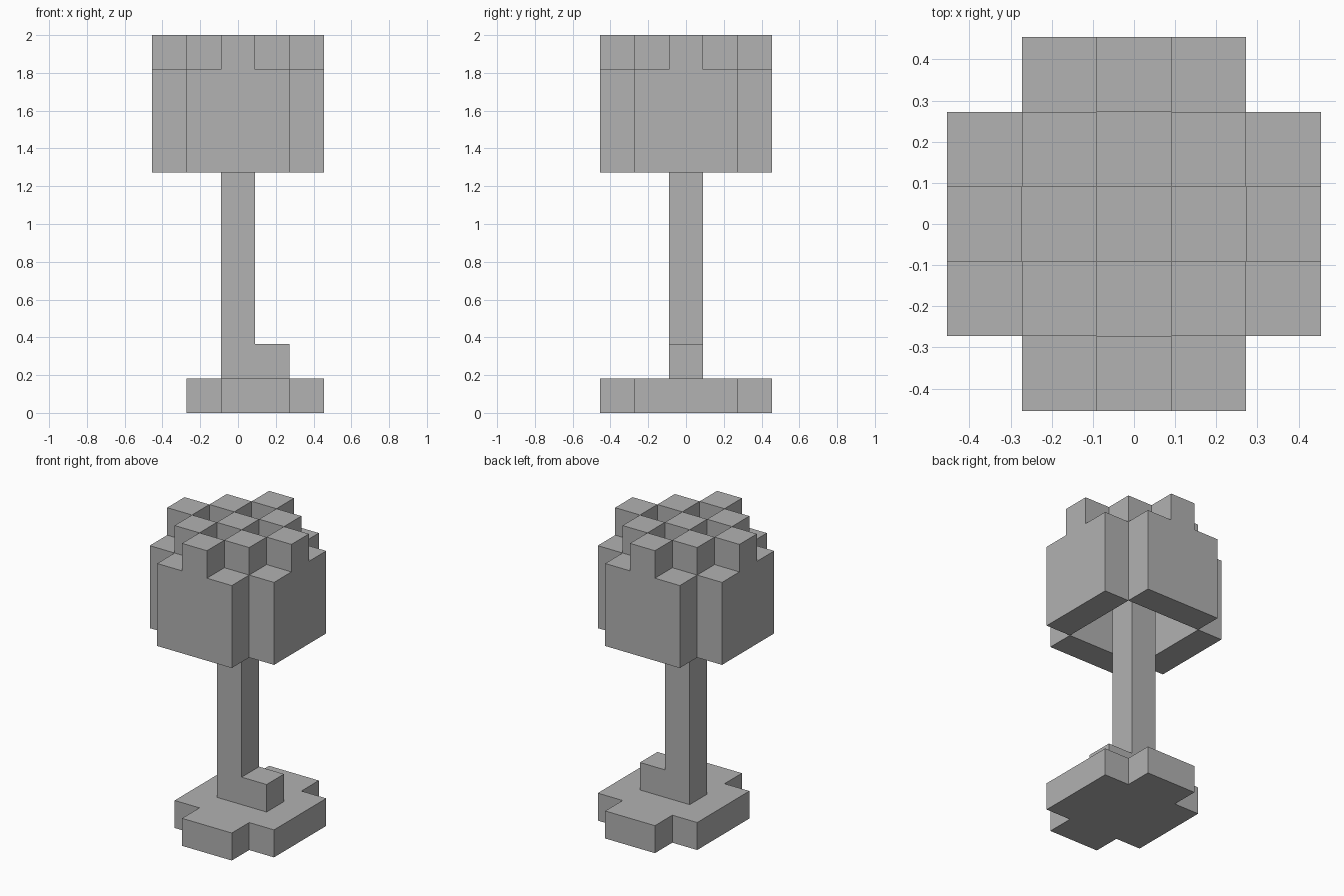
import bpy, bmesh
from mathutils import Vector

U = 2 / 11  # edge length of one block

cube = bpy.data.objects.get("Cube")
if cube:
    bpy.data.objects.remove(cube, do_unlink=True)

grey = bpy.data.materials.new("plain_grey")
grey.use_nodes = True
colour = (0.445, 0.445, 0.445, 1)
grey.diffuse_color = colour
grey.node_tree.nodes["Principled BSDF"].inputs["Base Color"].default_value = colour

AXES = [Vector((1, 0, 0)), Vector((0, 1, 0)), Vector((0, 0, 1))]


def block_part(name, cells):
    """Outer skin of a set of unit blocks; a block's z is its bottom layer."""
    cells = set(cells)
    bm = bmesh.new()
    for cell in cells:
        centre = Vector(cell) + AXES[2] / 2
        for i in range(3):
            for sign in (-1, 1):
                n = AXES[i] * sign
                if tuple(int(a + b) for a, b in zip(cell, n)) in cells:
                    continue
                u = AXES[(i + 1) % 3]
                v = n.cross(u)
                corners = (-u - v, u - v, u + v, v - u)
                bm.faces.new([bm.verts.new((centre + (n + c) / 2) * U) for c in corners])
    bmesh.ops.remove_doubles(bm, verts=bm.verts, dist=0.001)
    bmesh.ops.dissolve_limit(bm, angle_limit=0.01, verts=bm.verts, edges=bm.edges)
    mesh = bpy.data.meshes.new(name)
    bm.to_mesh(mesh)
    bm.free()
    mesh.materials.append(grey)
    obj = bpy.data.objects.new(name, mesh)
    bpy.context.collection.objects.link(obj)
    return obj


def plan(x_from):
    """Square plan without its corners, starting at column x_from."""
    return [(x, y) for x in range(x_from, 3) for y in range(-2, 3)
            if not (x in (x_from, 2) and abs(y) == 2)]


# Ground slab, trunk and the small root beside it
block_part("ground_slab", [(x, y, 0) for x, y in plan(-1)])
block_part("trunk", [(0, 0, z) for z in range(1, 9)])
block_part("root", [(1, 0, 1)])

# Crown: open-bottomed walls, a full roof and alternating blocks on top
crown = []
for x, y in plan(-2):
    if max(abs(x), abs(y)) == 2:
        crown += [(x, y, 7), (x, y, 8)]
    crown.append((x, y, 9))
    if (x + y) % 2 == 0:
        crown.append((x, y, 10))
block_part("crown", crown)
